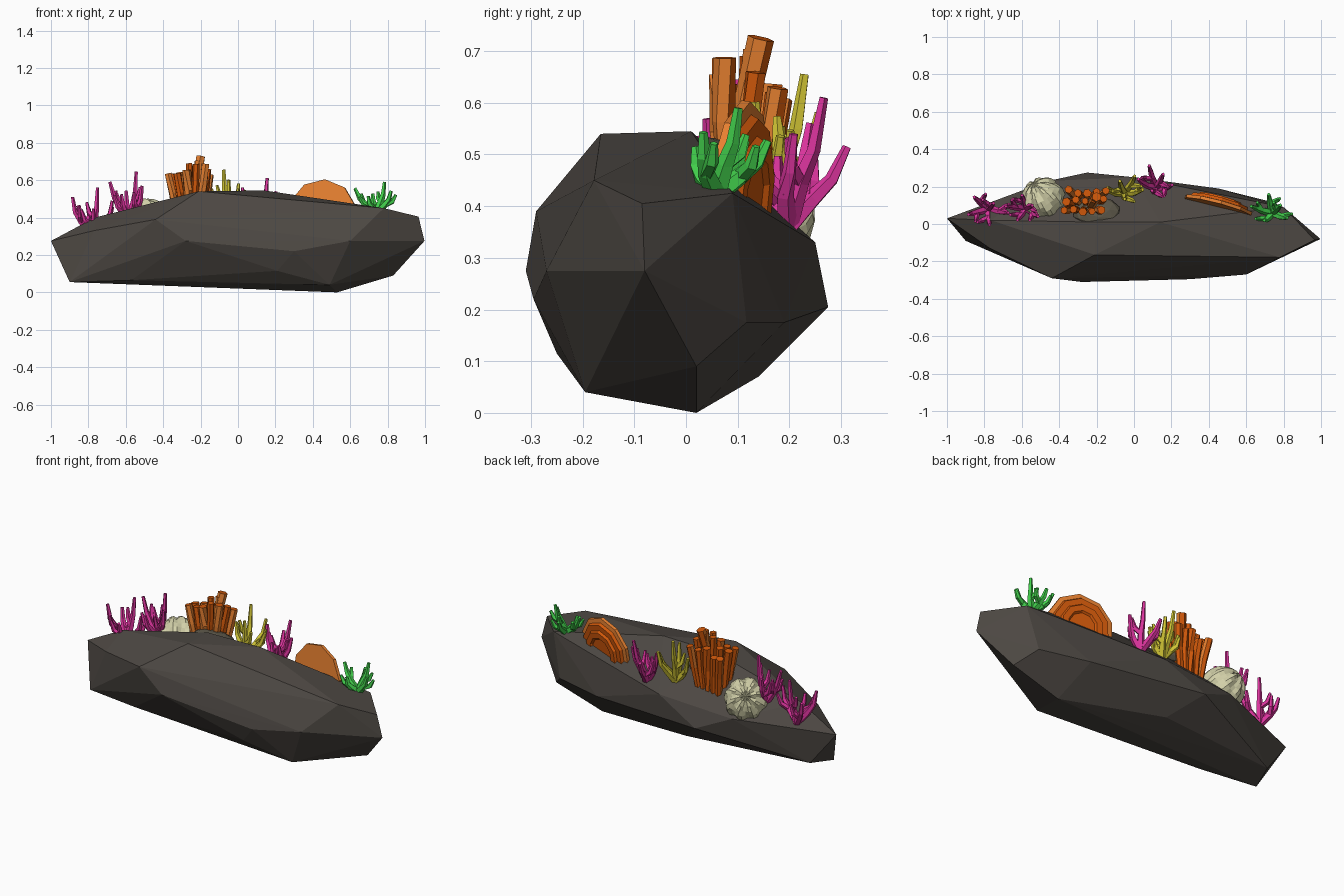
import bpy, bmesh, math, random
from mathutils import Vector, Matrix
from mathutils.bvhtree import BVHTree

if "Cube" in bpy.data.objects:
    bpy.data.objects.remove(bpy.data.objects["Cube"])

random.seed(11)


def mat(name, r, g, b):
    m = bpy.data.materials.new(name)
    lin = [((c / 255 + 0.055) / 1.055) ** 2.4 for c in (r, g, b)]
    m.diffuse_color = (*lin, 1)
    m.use_nodes = True
    m.node_tree.nodes["Principled BSDF"].inputs["Base Color"].default_value = m.diffuse_color
    return m


ROCK = mat("dark rock", 77, 72, 67)
STONE = mat("olive stone", 92, 87, 73)
MAGENTA = mat("magenta", 220, 52, 158)
YELLOW = mat("yellow", 212, 200, 54)
GREEN = mat("green", 66, 208, 76)
ORANGE = mat("orange", 230, 128, 48)
DEEP = mat("deep orange", 208, 88, 10)
CREAM = mat("cream", 212, 210, 170)


def finish(bm, name, *mats):
    bmesh.ops.recalc_face_normals(bm, faces=bm.faces)
    me = bpy.data.meshes.new(name)
    bm.to_mesh(me)
    bm.free()
    for m in mats:
        me.materials.append(m)
    ob = bpy.data.objects.new(name, me)
    bpy.context.collection.objects.link(ob)
    return ob


def limb(bm, pts, radii, sides=5):
    """Closed faceted tube through pts; returns its faces."""
    rings, faces = [], []
    for i, p in enumerate(pts):
        d = pts[min(i + 1, len(pts) - 1)] - pts[max(i - 1, 0)]
        q = d.to_track_quat('Z', 'Y')
        rings.append([bm.verts.new(p + q @ Vector((radii[i] * math.cos(a), radii[i] * math.sin(a), 0)))
                      for a in (k * math.tau / sides for k in range(sides))])
    for a, b in zip(rings, rings[1:]):
        for k in range(sides):
            faces.append(bm.faces.new((a[k], a[(k + 1) % sides], b[(k + 1) % sides], b[k])))
    faces.append(bm.faces.new(rings[0][::-1]))
    faces.append(bm.faces.new(rings[-1]))
    return faces


# Rock: faceted boulder as the hull of its corners
corners = [
    (-1, .03, .275), (-.9, -.09, .055), (-.64, -.17, .175), (-.77, -.13, .33), (-.765, .02, .40),
    (-.44, -.29, .39), (-.28, -.31, .275), (.3, -.295, .22), (.6, -.27, .275), (.21, -.25, .115),
    (.49, -.195, .04), (.53, .02, 0), (.83, .02, .09), (.997, -.08, .275), (.965, -.085, .405),
    (.78, -.178, .45), (-.21, -.165, .54), (.14, .01, .545), (-.2, .01, .54), (.8, .09, .425),
    (-.25, .275, .205), (0, .25, .33), (.45, .19, .175), (.74, .117, .175), (-.1, .14, .07),
    (-.46, .23, .3), (-.57, -.15, .065), (-.85, .06, .08)]
bm = bmesh.new()
for c in corners:
    bm.verts.new(c)
res = bmesh.ops.convex_hull(bm, input=bm.verts)
bmesh.ops.delete(bm, geom=[v for v in res["geom_interior"] if isinstance(v, bmesh.types.BMVert)], context='VERTS')
bmesh.ops.recalc_face_normals(bm, faces=bm.faces)
tree = BVHTree.FromBMesh(bm)
finish(bm, "rock", ROCK)


def on_rock(x, y, sink=.015):
    hit = tree.ray_cast(Vector((x, y, 2)), Vector((0, 0, -1)))[0]
    return Vector((x, y, (hit.z if hit else .4) - sink))


# Small stone under the tube coral
bm = bmesh.new()
bmesh.ops.create_icosphere(bm, subdivisions=2, radius=1,
                           matrix=Matrix.Translation((-.2, .065, .485)) @ Matrix.Rotation(-.3, 4, 'X')
                           @ Matrix.Diagonal((.13, .085, .045, 1)))
finish(bm, "small_stone", STONE)


# Branching corals: crooked limbs with one twig each
def branch_coral(name, material, x, y, top, spread, lean, turn):
    bm = bmesh.new()
    base = on_rock(x, y)
    h = top - base.z
    up = Vector((0, 0, h))
    n = 5
    for i in range(n):
        a = turn + i * math.tau / n
        out = Vector((math.cos(a), math.sin(a) * .7, 0)) * spread
        tall = (1, .62, .8, .55, .72)[i]
        if i == 0:
            out *= .45
        back = Vector((0, lean, 0))
        low = base + out * .55 + back * .3 + up * tall * .35
        mid = base + out * .85 + back * .7 + up * tall * .6
        tip = base + out * random.uniform(.95, 1.12) + back + up * tall
        limb(bm, [base, low, mid, tip], [.022, .018, .014, .009])
        side = Vector((-math.sin(a), math.cos(a) * .7, 0)) * spread * random.choice((-.55, .55))
        limb(bm, [low, low + out * .2 + side * .7 + up * .12, low + out * .3 + side + up * .34],
             [.016, .014, .008])
    finish(bm, name, material)


branch_coral("magenta_coral_left", MAGENTA, -.78, .08, .56, .115, 0, 1.0)
branch_coral("magenta_coral_middle", MAGENTA, -.58, .085, .645, .095, 0, .5)
branch_coral("magenta_coral_right", MAGENTA, .12, .195, .61, .095, .05, .7)
branch_coral("yellow_coral", YELLOW, -.05, .165, .655, .095, .04, 2.2)
branch_coral("green_coral", GREEN, .74, .06, .59, .105, .025, .5)

# Tube coral: splayed bundle of leaning prisms in two oranges, dark mouths and rear
bm = bmesh.new()
deep = set()
for i in range(15):
    u, row = i % 5 - 2, i // 5 - 1
    foot = on_rock(-.262 + u * .032 + row * .008, .115 + row * .035, .03)
    top = Vector((-.262 + u * .05 + row * .012, .125 + row * .05 + random.uniform(-.01, .01),
                  random.uniform(.63, .69) + .014 * u - .03 * max(row, 0)))
    r = random.uniform(.019, .024)
    fs = limb(bm, [foot, foot.lerp(top, .5) + Vector((.004, -.004, 0)), top], [r * .85, r, r], 6)
    if i % 2:
        deep.update(fs)
limb(bm, [on_rock(-.24, .08, .03), Vector((-.2, .145, .725))], [.022, .026], 6)
bmesh.ops.recalc_face_normals(bm, faces=bm.faces)
for f in bm.faces:
    f.material_index = int(f in deep or f.normal.y > .35 or f.normal.z > .7)
finish(bm, "tube_coral", ORANGE, DEEP)

# Fan coral: flat polygon front, stepped growth rings behind
bm = bmesh.new()
N = 10
steps = [(.19, -.012), (.19, .006), (.165, .010), (.158, .026), (.125, .026), (.118, .040), (.085, .040), (.075, .03)]
rings = [[bm.verts.new((r * math.cos(k * math.tau / N + .25), y, r * math.sin(k * math.tau / N + .25)))
          for k in range(N)] for r, y in steps]
bm.faces.new(rings[0])
for a, b in zip(rings, rings[1:]):
    for k in range(N):
        bm.faces.new((a[k], a[(k + 1) % N], b[(k + 1) % N], b[k]))
bm.faces.new(rings[-1])
bmesh.ops.recalc_face_normals(bm, faces=bm.faces)
for f in bm.faces:
    f.material_index = int(f.calc_center_median().y > .008)
bm.transform(Matrix.Translation((.45, .1, .415)) @ Matrix.Rotation(-.26, 4, 'Z') @ Matrix.Rotation(-.12, 4, 'X'))
finish(bm, "fan_coral", ORANGE, DEEP)

# Brain coral: grooved ball with ridges radiating from its back
bm = bmesh.new()
bmesh.ops.create_uvsphere(bm, u_segments=32, v_segments=12, radius=.12)
for v in bm.verts:
    k = round(math.atan2(v.co.y, v.co.x) / math.tau * 32)
    lat = math.asin(max(-1, min(1, v.co.z / .12)))
    shift = int((lat + 2) / .55)
    if abs(lat) < 1.5 and (k + shift) % 4 < 2:
        v.co *= .91
aim = Vector((-.45, .7, .55)).to_track_quat('Z', 'Y').to_matrix().to_4x4()
bm.transform(Matrix.Translation((-.485, .132, .385)) @ aim)
finish(bm, "brain_coral", CREAM)
